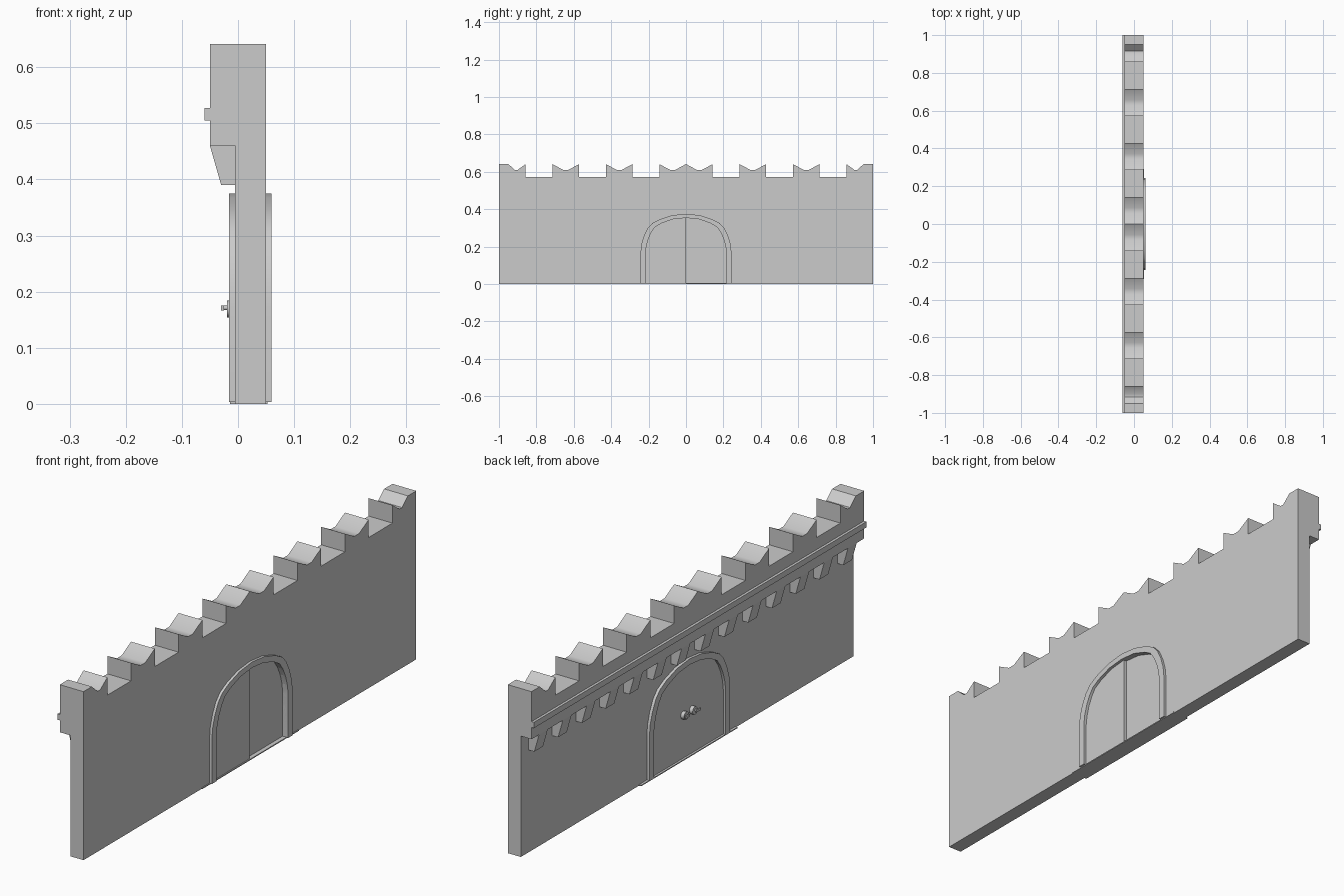
import bpy, bmesh, math
from mathutils import Matrix

if "Cube" in bpy.data.objects:
    bpy.data.objects.remove(bpy.data.objects["Cube"])


def finish(name, bm, smooth=None):
    bmesh.ops.recalc_face_normals(bm, faces=bm.faces)
    me = bpy.data.meshes.new(name)
    bm.to_mesh(me)
    bm.free()
    ob = bpy.data.objects.new(name, me)
    bpy.context.collection.objects.link(ob)
    if smooth:
        bpy.ops.object.select_all(action='DESELECT')
        ob.select_set(True)
        bpy.context.view_layer.objects.active = ob
        bpy.ops.object.shade_smooth_by_angle(angle=math.radians(smooth))
    return ob


def prism(name, pts, x0, x1, smooth=None):
    """Extrude a (y, z) outline from x0 to x1."""
    bm = bmesh.new()
    f = bm.faces.new([bm.verts.new((x0, y, z)) for y, z in pts])
    r = bmesh.ops.extrude_face_region(bm, geom=[f])
    for v in r['geom']:
        if isinstance(v, bmesh.types.BMVert):
            v.co.x = x1
    return finish(name, bm, smooth)


def box_pts(y0, y1, z0, z1):
    return [(y0, z0), (y1, z0), (y1, z1), (y0, z1)]


def mirrored(half):
    """Complete an outline half (running from y<0 to y=0)."""
    return half + [(-y, z) for y, z in reversed(half) if abs(y) > 1e-6]


# arch outlines
outer = mirrored([(-.243, .003), (-.243, .17), (-.238, .215), (-.225, .257), (-.205, .298),
                  (-.18, .325), (-.14, .346), (-.075, .367), (0, .375)])
inner = mirrored([(-.216, .003), (-.216, .17), (-.211, .207), (-.2, .245), (-.184, .278),
                  (-.165, .305), (-.13, .325), (-.07, .346), (0, .353)])

# lower wall with the gate opening
opening = [(y, max(z, 0) if z > .01 else 0) for y, z in inner]
prism("wall", [(-1, 0)] + opening + [(1, 0), (1, .46), (-1, .46)], -.005, .05)

# battlement: swallow-tail merlons on the overhanging upper wall
C = 1 / 7
FLOOR, TOP, DIP = .573, .641, .61
half = [(-1, .46), (-1, TOP), (-.95, TOP), (-.915, DIP), (-.9, DIP), (-1 + C, TOP), (-1 + C, FLOOR)]
for i in (2, 4, 6):
    y = -1 + i * C
    half += [(y, FLOOR), (y, TOP), (y + .4 * C, DIP), (y + .6 * C, DIP), (y + C, TOP)]
    if i < 6:
        half.append((y + C, FLOOR))
half[-1] = (0, TOP)
prism("battlement", mirrored(half), -.05, .05, 40)

# string course along the overhang
prism("string_course", box_pts(-1, 1, .505, .527), -.06, -.05)

# corbels under the overhang
profile = [(-.005, .39), (-.03, .39), (-.05, .46), (-.005, .46)]
bm = bmesh.new()
for i in range(14):
    yc = -1 + (i + .5) * C
    a = [bm.verts.new((x, yc - .026, z)) for x, z in profile]
    b = [bm.verts.new((x, yc + .026, z)) for x, z in profile]
    bm.faces.new(a)
    bm.faces.new(b[::-1])
    for k in range(4):
        n = (k + 1) % 4
        bm.faces.new([a[k], b[k], b[n], a[n]])
finish("corbels", bm)

# gate surround, leaves and threshold
prism("gate_frame", outer + inner[::-1], -.016, .06, 35)
mid = len(inner) // 2
prism("gate_leaf_left", inner[:mid + 1] + [(0, .003)], -.006, .049)
prism("gate_leaf_right", [(0, .003)] + inner[mid:], -.006, .037)
prism("threshold", box_pts(-.29, .29, 0, .004), -.014, .053)


# handles on the rear of the gate
def rod(bm, r, x0, x1, y, z, n=12):
    m = Matrix.Translation(((x0 + x1) / 2, y, z)) @ Matrix.Rotation(math.pi / 2, 4, 'Y')
    bmesh.ops.create_cone(bm, cap_ends=True, segments=n, radius1=r, radius2=r,
                          depth=abs(x1 - x0), matrix=m)


for s, side in ((-1, "left"), (1, "right")):
    bm = bmesh.new()
    rod(bm, .015, -.005, -.02, s * .026, .169)
    rod(bm, .004, -.02, -.027, s * .026, .171)
    m = Matrix.Translation((-.0275, s * .033, .171)) @ Matrix.Diagonal((.005, .026, .009, 1))
    bmesh.ops.create_cube(bm, size=1, matrix=m)
    finish("handle_" + side, bm, 35)
